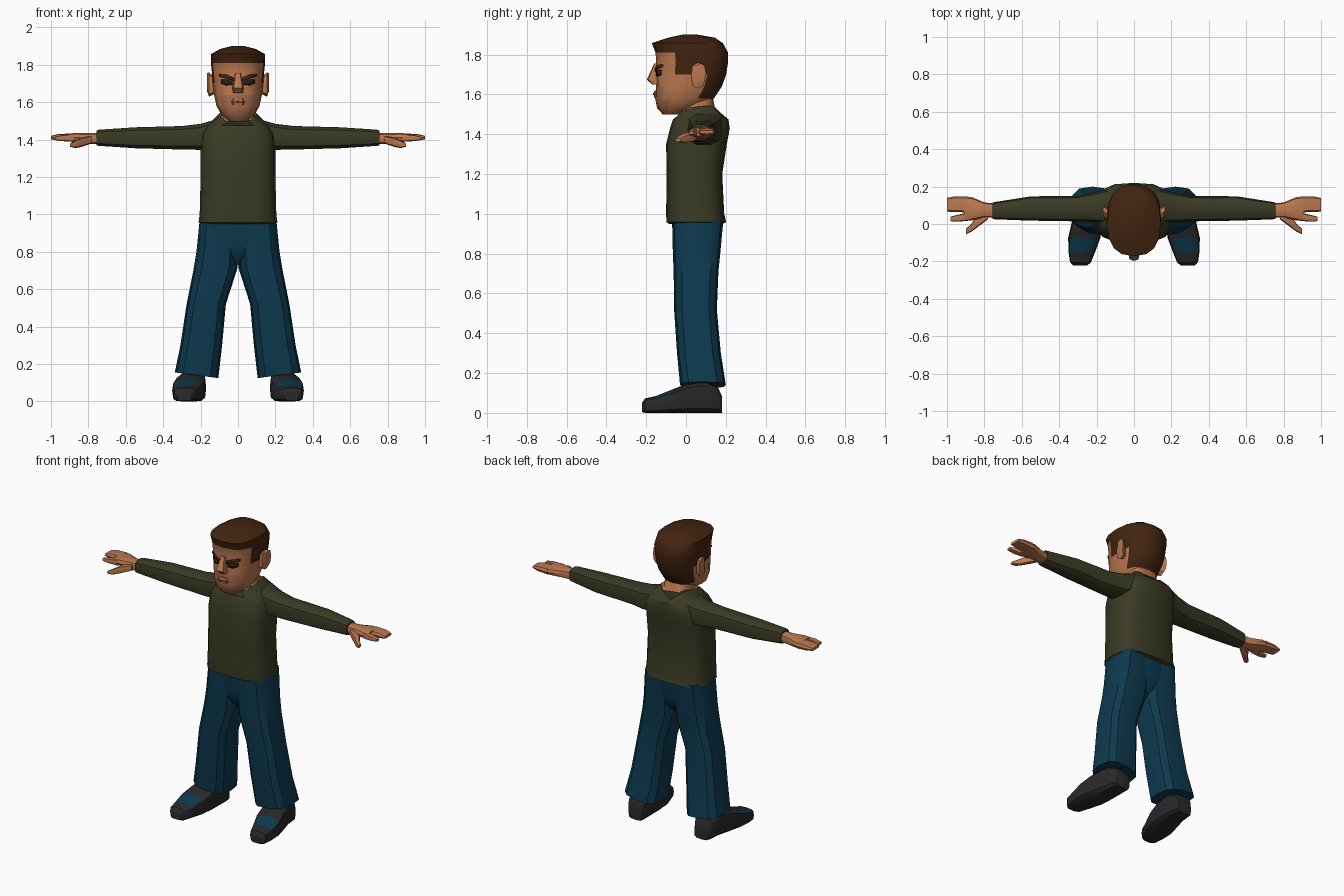
import bpy, bmesh, math

cube = bpy.data.objects.get("Cube")
if cube:
    bpy.data.objects.remove(cube, do_unlink=True)


def material(name, r, g, b):
    m = bpy.data.materials.new(name)
    m.use_nodes = True
    m.diffuse_color = (r, g, b, 1)
    bsdf = m.node_tree.nodes["Principled BSDF"]
    bsdf.inputs["Base Color"].default_value = (r, g, b, 1)
    bsdf.inputs["Roughness"].default_value = 0.9
    return m


SKIN = material("skin", .50, .19, .08)
STUBBLE = material("stubble skin", .38, .15, .07)
HAIR = material("brown hair", .055, .018, .005)
SHIRT = material("olive shirt", .042, .042, .018)
DENIM = material("blue trousers", .004, .042, .078)
SHOE = material("dark shoe", .022, .022, .024)
DARK = material("dark eye", .025, .012, .008)
MOUTH = material("mouth", .22, .07, .035)


def finish(name, bm, mats, rule=None, angle=35):
    bmesh.ops.recalc_face_normals(bm, faces=bm.faces)
    if rule:
        for f in bm.faces:
            f.material_index = rule(f.calc_center_median(), f.normal)
    mesh = bpy.data.meshes.new(name)
    bm.to_mesh(mesh)
    bm.free()
    for m in mats:
        mesh.materials.append(m)
    ob = bpy.data.objects.new(name, mesh)
    bpy.context.collection.objects.link(ob)
    bpy.ops.object.select_all(action='DESELECT')
    ob.select_set(True)
    bpy.context.view_layer.objects.active = ob
    bpy.ops.object.shade_smooth_by_angle(angle=math.radians(angle))
    return ob


def loft(name, rings, mats, axis="z", n=12, power=.7, side=1, shape=None, rule=None, angle=35):
    """Skin rounded-box rings (position, a0, a1, b0, b1) along an axis; side=-1 mirrors in x."""
    bm = bmesh.new()
    loops = []
    for pos, a0, a1, b0, b1 in rings:
        loop = []
        for i in range(n):
            t = 2 * math.pi * i / n
            c, s = math.cos(t), math.sin(t)
            a = (a0 + a1) / 2 + (a1 - a0) / 2 * math.copysign(abs(c) ** power, c)
            b = (b0 + b1) / 2 + (b1 - b0) / 2 * math.copysign(abs(s) ** power, s)
            x, y, z = {"z": (a, b, pos), "x": (pos, a, b), "y": (a, pos, b)}[axis]
            if shape:
                x, y, z = shape(x, y, z)
            loop.append(bm.verts.new((x * side, y, z)))
        loops.append(loop)
    for lo, hi in zip(loops, loops[1:]):
        for i in range(n):
            j = (i + 1) % n
            bm.faces.new((lo[i], lo[j], hi[j], hi[i]))
    bm.faces.new(loops[0])
    bm.faces.new(loops[-1])
    return finish(name, bm, mats, rule, angle)


def upright(rows):
    """Rings symmetric in x from (z, half width, front y, back y)."""
    return [(z, -w, w, f, b) for z, w, f, b in rows]


def plate(name, columns, mat, side, lift=.006):
    """Thin strip lying on the face, from (x, low z, high z) columns."""
    bm = bmesh.new()
    pairs = []
    for x, lo, hi in columns:
        y = -.15 + .17 * x + max(0, x - .064) * .6 - lift
        pairs.append([bm.verts.new((side * x, y, z)) for z in (lo, hi)])
    for p, q in zip(pairs, pairs[1:]):
        bm.faces.new((p[0], q[0], q[1], p[1]))
    ob = finish(name, bm, [mat])
    solid = ob.modifiers.new("thickness", 'SOLIDIFY')
    solid.thickness = .004
    return ob


# Shirt body with a collar dipping in the middle
def collar(x, y, z):
    return (x, y, 1.455 + .75 * abs(x) + max(0, y) * .15) if z > 1.5 else (x, y, z)


loft("shirt_body", upright([
    (.95, .195, -.085, .185), (.958, .211, -.098, .202), (1.0, .205, -.1, .192),
    (1.2, .2, -.097, .182), (1.35, .2, -.1, .205), (1.43, .195, -.08, .22),
    (1.475, .165, -.065, .213), (1.51, .1, -.045, .165)]),
    [SHIRT], n=16, power=.65, shape=collar)

# Neck rising out of the collar
loft("neck", upright([(1.51, .099, -.043, .163), (1.515, .09, -.035, .145),
                      (1.64, .085, -.02, .12)]),
     [SKIN], n=16, power=.75,
     shape=lambda x, y, z: collar(x, y, z) if z < 1.512 else (x, y, z + .02))


# Head: hair or stubble chosen by position
def head_rule(c, normal):
    if c.z > 1.81 or (c.y > -.06 and c.z > 1.765) or (c.y > -.03 and c.z > 1.70):
        return 1
    if c.y > .085 and c.z > 1.59:
        return 1
    return 2 if c.z < 1.62 and c.y < -.1 else 0


loft("head", upright([
    (1.498, .045, -.115, -.02), (1.53, .088, -.145, .06), (1.58, .115, -.155, .14),
    (1.64, .128, -.15, .18), (1.70, .135, -.15, .202), (1.765, .14, -.15, .212),
    (1.81, .145, -.153, .212), (1.858, .143, -.172, .185), (1.885, .095, -.09, .145),
    (1.90, .035, -.02, .06)]),
    [SKIN, HAIR, STUBBLE], n=16, power=.8, rule=head_rule)

# Nose and mouth
loft("nose", upright([(1.65, .026, -.17, -.13), (1.675, .03, -.197, -.13),
                      (1.755, .014, -.16, -.13)]), [SKIN], n=8)
loft("lips", upright([(1.585, .03, -.16, -.14), (1.605, .035, -.164, -.14),
                      (1.62, .025, -.158, -.14)]), [STUBBLE], n=8)

for side, label in ((1, "left"), (-1, "right")):
    # Face details
    plate(label + "_eye", [(.03, 1.693, 1.712), (.064, 1.69, 1.722), (.09, 1.7, 1.722)], DARK, side)
    plate(label + "_eyebrow", [(.022, 1.712, 1.73), (.064, 1.727, 1.748), (.102, 1.738, 1.75)],
          HAIR, side, .009)
    plate(label + "_mouth_half", [(0, 1.6, 1.606), (.032, 1.597, 1.602)], MOUTH, side, .016)
    loft(label + "_ear", [(.125, .025, .075, 1.645, 1.735), (.155, .025, .095, 1.63, 1.76),
                          (.166, .045, .1, 1.66, 1.755)], [SKIN], "x", 8, side=side)

    # Sleeve
    loft(label + "_sleeve", [
        (.08, .01, .19, 1.38, 1.515), (.13, .0, .19, 1.355, 1.507), (.2, .01, .172, 1.343, 1.487),
        (.3, .014, .15, 1.345, 1.475), (.55, .018, .148, 1.352, 1.468),
        (.74, .025, .118, 1.365, 1.455), (.757, .027, .115, 1.368, 1.45)],
        [SHIRT], "x", 10, side=side)

    # Hand
    loft(label + "_palm", [
        (.73, .035, .108, 1.375, 1.438), (.8, .035, .115, 1.377, 1.437),
        (.87, .018, .145, 1.387, 1.437), (.91, .018, .147, 1.39, 1.432)],
        [SKIN], "x", 10, side=side)
    loft(label + "_fingers", [(.89, .062, .148, 1.39, 1.433), (.96, .064, .148, 1.395, 1.43),
                              (1.0, .066, .14, 1.402, 1.42)], [SKIN], "x", 8, .6, side)
    loft(label + "_index_finger", [(.88, .018, .062, 1.388, 1.43), (.94, .012, .05, 1.392, 1.425),
                                   (.98, .015, .04, 1.398, 1.415)], [SKIN], "x", 8, side=side)
    loft(label + "_thumb", [(.78, .025, .07, 1.38, 1.42), (.84, -.02, .045, 1.36, 1.41),
                            (.87, -.042, .0, 1.355, 1.395), (.898, -.054, -.025, 1.362, 1.38)],
         [SKIN], "x", 8, side=side)

    # Trouser leg, hem sloping outward
    loft(label + "_trouser_leg", [
        (.97, .0, .205, -.07, .188), (.8, .0, .222, -.066, .172), (.71, .004, .237, -.062, .163),
        (.52, .065, .275, -.06, .155), (.3, .085, .308, -.045, .175), (.14, .105, .338, -.03, .2)],
        [DENIM], "z", 12, .68, side,
        shape=lambda x, y, z: (x, y, z + (.13 * (x - .22) if z < .2 else 0)))

    # Shoe with a coloured instep patch
    loft(label + "_shoe", [
        (.18, .185, .285, 0, .085), (.16, .175, .3, 0, .13), (.09, .172, .31, 0, .16),
        (0, .17, .335, 0, .145), (-.075, .18, .352, 0, .115), (-.15, .208, .35, 0, .085),
        (-.205, .23, .342, 0, .073), (-.222, .25, .325, .005, .05)],
        [SHOE, DENIM], "y", 12, .5, side,
        rule=lambda c, nrm: int(-.16 < c.y < -.08 and nrm.z > .6 and abs(c.x) > .22))

# Seat joining the legs
loft("trouser_seat", upright([(.97, .2, -.068, .186), (.84, .19, -.062, .172),
                              (.78, .08, -.05, .15), (.73, .02, -.01, .1)]),
     [DENIM], n=12, power=.65)
